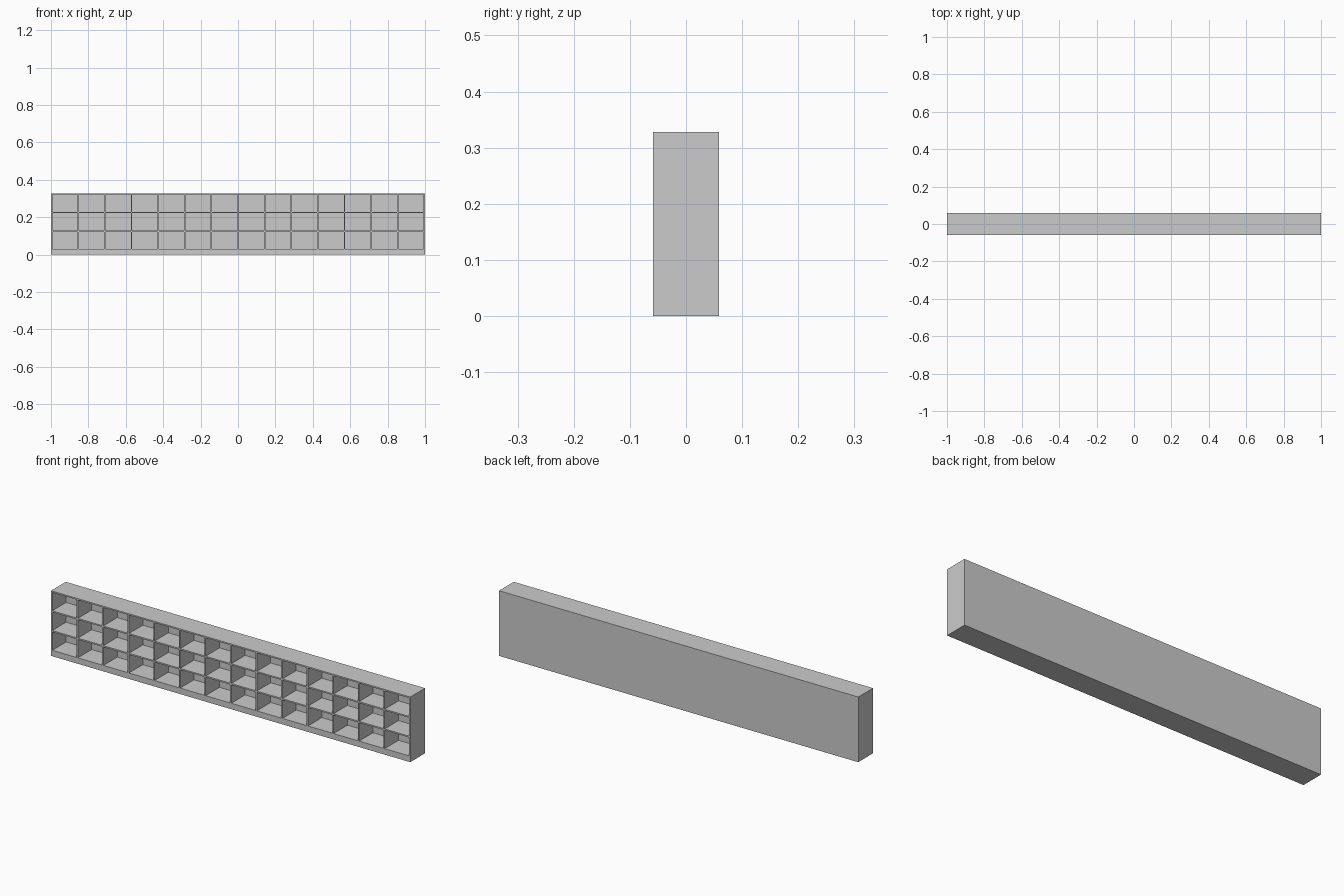
import bpy

if "Cube" in bpy.data.objects:
    bpy.data.objects.remove(bpy.data.objects["Cube"])

W, D, H = 2.0, 0.117, 0.328      # overall size
T = 0.007                        # board thickness
BACK = 0.007                     # back panel thickness
PLINTH = 0.03                    # solid base height
COLS, ROWS = 14, 3


def box(name, x0, x1, y0, y1, z0, z1):
    bpy.ops.mesh.primitive_cube_add(
        size=1, location=((x0 + x1) / 2, (y0 + y1) / 2, (z0 + z1) / 2))
    ob = bpy.context.object
    ob.name = name
    ob.scale = (x1 - x0, y1 - y0, z1 - z0)
    bpy.ops.object.transform_apply(location=False, rotation=False, scale=True)
    return ob


front, back = -D / 2, D / 2
inner = back - BACK
xi = W / 2 - T

# Outer case
box("back_panel", -xi, xi, inner, back, PLINTH, H - T)
box("plinth", -xi, xi, front, back, 0, PLINTH)
box("top_board", -xi, xi, front, back, H - T, H)
box("side_left", -W / 2, -xi, front, back, 0, H)
box("side_right", xi, W / 2, front, back, 0, H)

# Horizontal shelves
row = (H - T / 2 - (PLINTH - T / 2)) / ROWS
levels = [PLINTH - T / 2 + row * i for i in range(ROWS + 1)]
for i in range(1, ROWS):
    box(f"shelf_{i}", -xi, xi, front, inner, levels[i] - T / 2, levels[i] + T / 2)

# Upright dividers, fitted between the shelves
col = (W - T) / COLS
for c in range(1, COLS):
    x = -W / 2 + T / 2 + col * c
    for r in range(ROWS):
        box(f"divider_{c}_{r + 1}", x - T / 2, x + T / 2, front, inner,
            levels[r] + T / 2, levels[r + 1] - T / 2)
